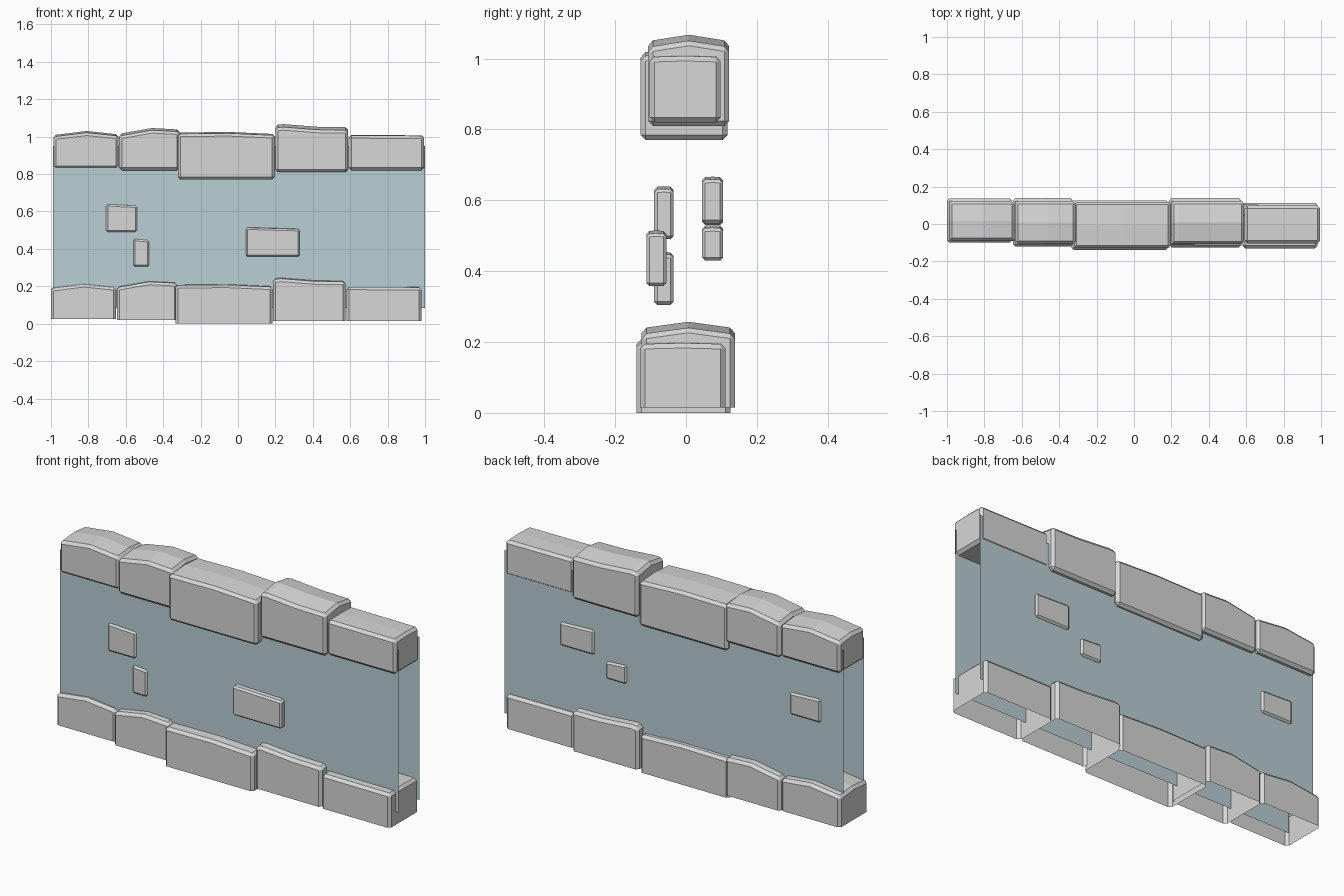
import bpy, bmesh

if "Cube" in bpy.data.objects:
    bpy.data.objects.remove(bpy.data.objects["Cube"])

def material(name, rgb):
    m = bpy.data.materials.new(name)
    m.diffuse_color = (*rgb, 1)
    m.use_nodes = True
    m.node_tree.nodes["Principled BSDF"].inputs["Base Color"].default_value = m.diffuse_color
    return m

STONE = material("pale stone", (0.68, 0.68, 0.68))
PLASTER = material("blue grey plaster", (0.50, 0.63, 0.66))

def finish(name, bm, mat, bevel=0):
    bmesh.ops.recalc_face_normals(bm, faces=bm.faces)
    me = bpy.data.meshes.new(name)
    bm.to_mesh(me)
    bm.free()
    ob = bpy.data.objects.new(name, me)
    bpy.context.collection.objects.link(ob)
    me.materials.append(mat)
    if bevel:
        b = ob.modifiers.new("worn edges", 'BEVEL')
        b.width, b.segments = bevel, 1
        b.limit_method, b.angle_limit = 'ANGLE', 0.7
    return ob

def stone(name, tops, y0, y1, z0, ridge=0.008, base=True, bevel=0.014):
    """Block swept along x; tops = (x, ridge height) points."""
    bm = bmesh.new()
    ym = (y0 + y1) / 2
    rings = []
    for x, zt in tops:
        ring = [(y0, z0), (y0, zt - ridge), (ym, zt), (y1, zt - ridge), (y1, z0)]
        rings.append([bm.verts.new((x, y, z)) for y, z in ring])
    for a, b in zip(rings, rings[1:]):
        for i in range(5 if base else 4):
            j = (i + 1) % 5
            bm.faces.new((a[i], b[i], b[j], a[j]))
    bm.faces.new(rings[0])
    bm.faces.new(rings[-1][::-1])
    ob = finish(name, bm, STONE, bevel)
    if not base:
        # keep the hollow base: make the outside face outward
        me = ob.data
        me.update()
        if me.polygons[0].normal.y > 0:
            me.flip_normals()

# Coping and footing share top profiles:
# (profile, ridge drop, coping y0 y1 z0, footing y0 y1 z0)
blocks = [
    ([(-.987, 1.008), (-.81, 1.03), (-.638, 1.012)], .010,
     (-.09, .122, .83), (-.10, .137, .025)),
    ([(-.635, 1.015), (-.46, 1.046), (-.312, 1.038)], .013,
     (-.105, .122, .82), (-.12, .138, .02)),
    ([(-.322, 1.022), (-.05, 1.025), (.197, 1.014)], .008,
     (-.128, .117, .77), (-.14, .125, 0)),
    ([(.20, 1.062), (.24, 1.067), (.42, 1.053), (.588, 1.05)], .018,
     (-.107, .122, .81), (-.125, .138, .015)),
    ([(.592, 1.009), (.995, 1.007)], .003,
     (-.103, .098, .82), (-.13, .112, .015)),
]
for n, (tops, ridge, cope, foot) in enumerate(blocks, 1):
    stone(f"coping_stone_{n}", tops, *cope, ridge)
    low = [(x - .013, z - .81) for x, z in tops]
    stone(f"footing_stone_{n}", low, *foot, ridge, base=False)

# Plaster faces of the wall, two thin sheets
for name, y, s in (("wall_front", -.08, 1), ("wall_back", .095, -1)):
    bm = bmesh.new()
    pts = [(-.99, .085), (1, .085), (1, .95), (-.99, .95)][::s]
    bm.faces.new([bm.verts.new((x, y, z)) for x, z in pts])
    me = finish(name, bm, PLASTER).data
    if me.polygons[0].normal.y * s > 0:
        me.flip_normals()

# Exposed stones showing through the plaster
exposed = [
    (-.705, -.54, -.09, -.035, .49, .64), (-.56, -.475, -.09, -.035, .305, .455),
    (.043, .33, -.112, -.055, .358, .515), (.47, .67, .045, .105, .535, .667),
    (.28, .40, .045, .105, .43, .53), (-.86, -.68, .045, .105, .53, .655),
]
for n, (x0, x1, y0, y1, z0, z1) in enumerate(exposed, 1):
    stone(f"exposed_stone_{n}", [(x0, z1), (x1, z1 - .008)], y0, y1, z0, .002, bevel=.009)
